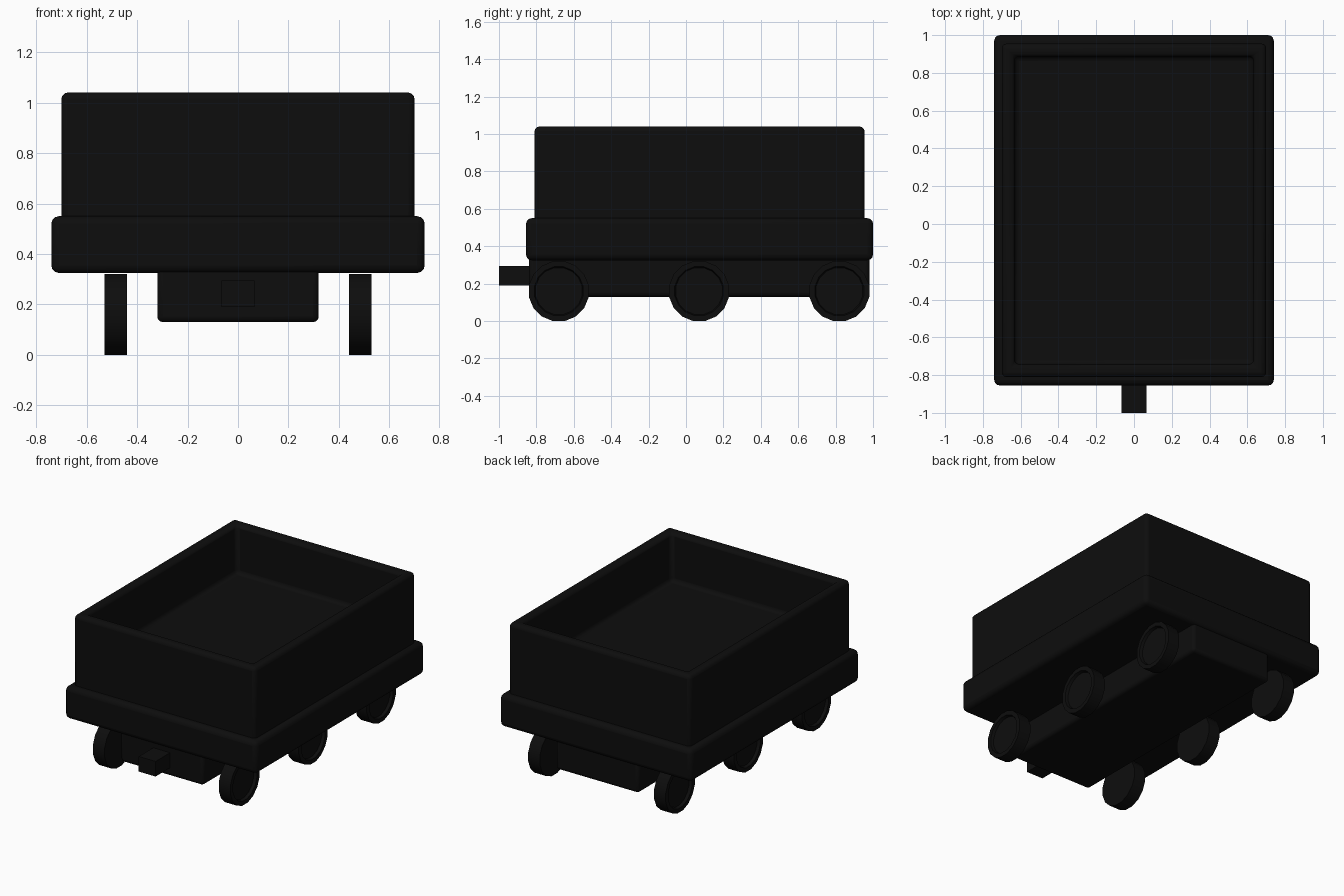
import bpy, bmesh, math
from mathutils import Matrix, Vector

if "Cube" in bpy.data.objects:
    bpy.data.objects.remove(bpy.data.objects["Cube"])

black = bpy.data.materials.new("soot black")
black.diffuse_color = (0.004, 0.004, 0.004, 1)
black.use_nodes = True
black.node_tree.nodes["Principled BSDF"].inputs["Base Color"].default_value = black.diffuse_color


def make_object(name, bm):
    bmesh.ops.recalc_face_normals(bm, faces=bm.faces)
    mesh = bpy.data.meshes.new(name)
    bm.to_mesh(mesh)
    bm.free()
    mesh.materials.append(black)
    obj = bpy.data.objects.new(name, mesh)
    bpy.context.collection.objects.link(obj)
    return obj


def box_bm(lo, hi):
    bm = bmesh.new()
    lo, hi = Vector(lo), Vector(hi)
    bmesh.ops.create_cube(bm, size=1, matrix=Matrix.Translation((lo + hi) / 2)
                          @ Matrix.Diagonal((*(hi - lo), 1)))
    return bm


def bevel(obj, width):
    mod = obj.modifiers.new("rounded edges", 'BEVEL')
    mod.width = width
    mod.segments = 3
    mod.limit_method = 'ANGLE'
    bpy.context.view_layer.objects.active = obj
    obj.select_set(True)
    bpy.ops.object.shade_smooth_by_angle(angle=math.radians(35))
    obj.select_set(False)


# Open tub: inset the top face and sink it to the floor level
bm = box_bm((-0.70, -0.81, 0.50), (0.70, 0.955, 1.04))
bm.faces.ensure_lookup_table()
top = max(bm.faces, key=lambda f: f.calc_center_median().z)
bmesh.ops.inset_region(bm, faces=[top], thickness=0.095)
floor = bmesh.ops.extrude_discrete_faces(bm, faces=[top])['faces'][0]
for v in floor.verts:
    v.co.z = 0.70
bevel(make_object("tub", bm), 0.025)

# Running board and chassis
bevel(make_object("running_board", box_bm((-0.74, -0.855, 0.325), (0.74, 1.0, 0.55))), 0.03)
bevel(make_object("chassis", box_bm((-0.32, -0.84, 0.13), (0.32, 0.98, 0.35))), 0.022)

# Front coupling bar
make_object("coupling_bar", box_bm((-0.065, -1.0, 0.19), (0.065, -0.80, 0.295)))

# Six wheels, outer face recessed inside a rim
R, SIDES = 0.16, 16
for side, label in ((-1, "left"), (1, "right")):
    for y, pos in ((-0.68, "front"), (0.07, "middle"), (0.82, "rear")):
        bm = bmesh.new()
        place = (Matrix.Translation((side * 0.485, y, R))
                 @ Matrix.Rotation(math.pi / 2, 4, 'Y')
                 @ Matrix.Rotation(math.pi / SIDES, 4, 'Z'))
        bmesh.ops.create_cone(bm, cap_ends=True, segments=SIDES, radius1=R / math.cos(math.pi / SIDES),
                              radius2=R / math.cos(math.pi / SIDES), depth=0.09, matrix=place)
        outer = max(bm.faces, key=lambda f: side * f.calc_center_median().x)
        bmesh.ops.inset_region(bm, faces=[outer], thickness=0.03)
        bmesh.ops.inset_region(bm, faces=[outer], thickness=0.006, depth=-0.02)
        wheel = make_object(f"{pos}_{label}_wheel", bm)
        wheel.select_set(True)
        bpy.context.view_layer.objects.active = wheel
        bpy.ops.object.shade_smooth_by_angle(angle=math.radians(35))
        wheel.select_set(False)
